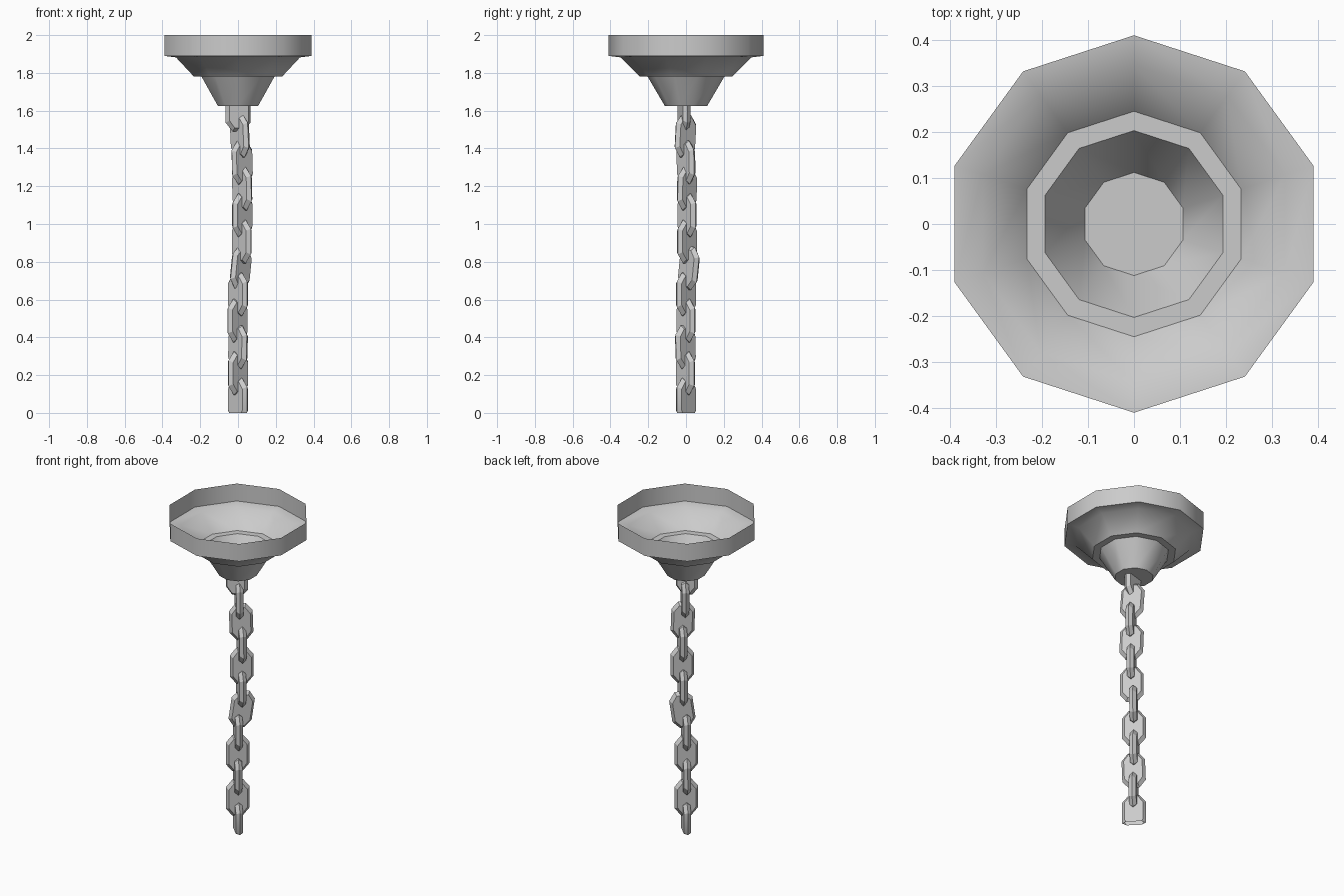
import bpy, bmesh
from math import pi, cos, sin, radians
from mathutils import Matrix, Vector

if "Cube" in bpy.data.objects:
    bpy.data.objects.remove(bpy.data.objects["Cube"])

CUP_FLOOR = 1.625


def finish(name, bm, angle=30):
    bmesh.ops.recalc_face_normals(bm, faces=bm.faces[:])
    me = bpy.data.meshes.new(name)
    bm.to_mesh(me)
    bm.free()
    ob = bpy.data.objects.new(name, me)
    bpy.context.collection.objects.link(ob)
    bpy.ops.object.select_all(action='DESELECT')
    ob.select_set(True)
    bpy.context.view_layer.objects.active = ob
    bpy.ops.object.shade_smooth_by_angle(angle=radians(angle))
    return ob


# Ceiling cup: ten-sided stepped shell, open at the top
bm = bmesh.new()
profile = [(0.41, 2.0), (0.41, 1.89), (0.345, 1.882), (0.245, 1.78),
           (0.203, 1.78), (0.112, CUP_FLOOR)]
rings = [[bm.verts.new((r * sin(2 * pi * i / 10), r * cos(2 * pi * i / 10), z))
          for i in range(10)] for r, z in profile]
for a, b in zip(rings, rings[1:]):
    for i in range(10):
        j = (i + 1) % 10
        bm.faces.new((a[i], a[j], b[j], b[i]))
bm.faces.new(rings[-1])
finish("ceiling_cup", bm, 40)


# Chain link: octagonal plate with a ridge around its rim
def add_link(name, x, y, z, turn, tilt):
    outer = [(0.03, 0.115), (0.068, 0.068), (0.068, -0.068), (0.03, -0.115),
             (-0.03, -0.115), (-0.068, -0.068), (-0.068, 0.068), (-0.03, 0.115)]
    bm = bmesh.new()
    rings = [[bm.verts.new((u * s, t, v * (s + 0.06 * (s < 1)))) for u, v in outer]
             for s, t in ((0.78, -0.021), (1, 0), (0.78, 0.021))]
    for a, b in zip(rings, rings[1:]):
        for i in range(8):
            j = (i + 1) % 8
            bm.faces.new((a[i], a[j], b[j], b[i]))
    bm.faces.new(rings[0])
    bm.faces.new(rings[2])
    m = (Matrix.Translation((x, y, z)) @ Matrix.Rotation(radians(turn), 4, 'Z')
         @ Matrix.Rotation(radians(tilt), 4, 'Y'))
    bm.transform(m)
    # End links are cut flat at the floor and at the cup
    for h, up in ((0, -1), (CUP_FLOOR, 1)):
        bmesh.ops.bisect_plane(bm, geom=bm.verts[:] + bm.edges[:] + bm.faces[:],
                               plane_co=(0, 0, h), plane_no=(0, 0, up),
                               clear_outer=True)
    finish(name, bm)


# Chain: x, y, turn, tilt of each link from the bottom up
chain = [(0, 0, -45, 0), (0, -0.003, 42, 0), (0, -0.003, -48, 2),
         (-0.003, 0, 42, 0), (0, 0, -45, 0), (0.015, 0.015, 45, 8),
         (0.02, 0.005, -45, 0), (0.023, 0.005, 42, 0), (0.022, 0.005, -45, -2),
         (0.022, 0, 38, -2), (0.01, -0.003, -50, -4), (0, -0.01, 16, 0)]
for i, (x, y, turn, tilt) in enumerate(chain):
    add_link(f"chain_link_{i + 1}", x, y, 0.07 + 0.1395 * i, turn, tilt)
